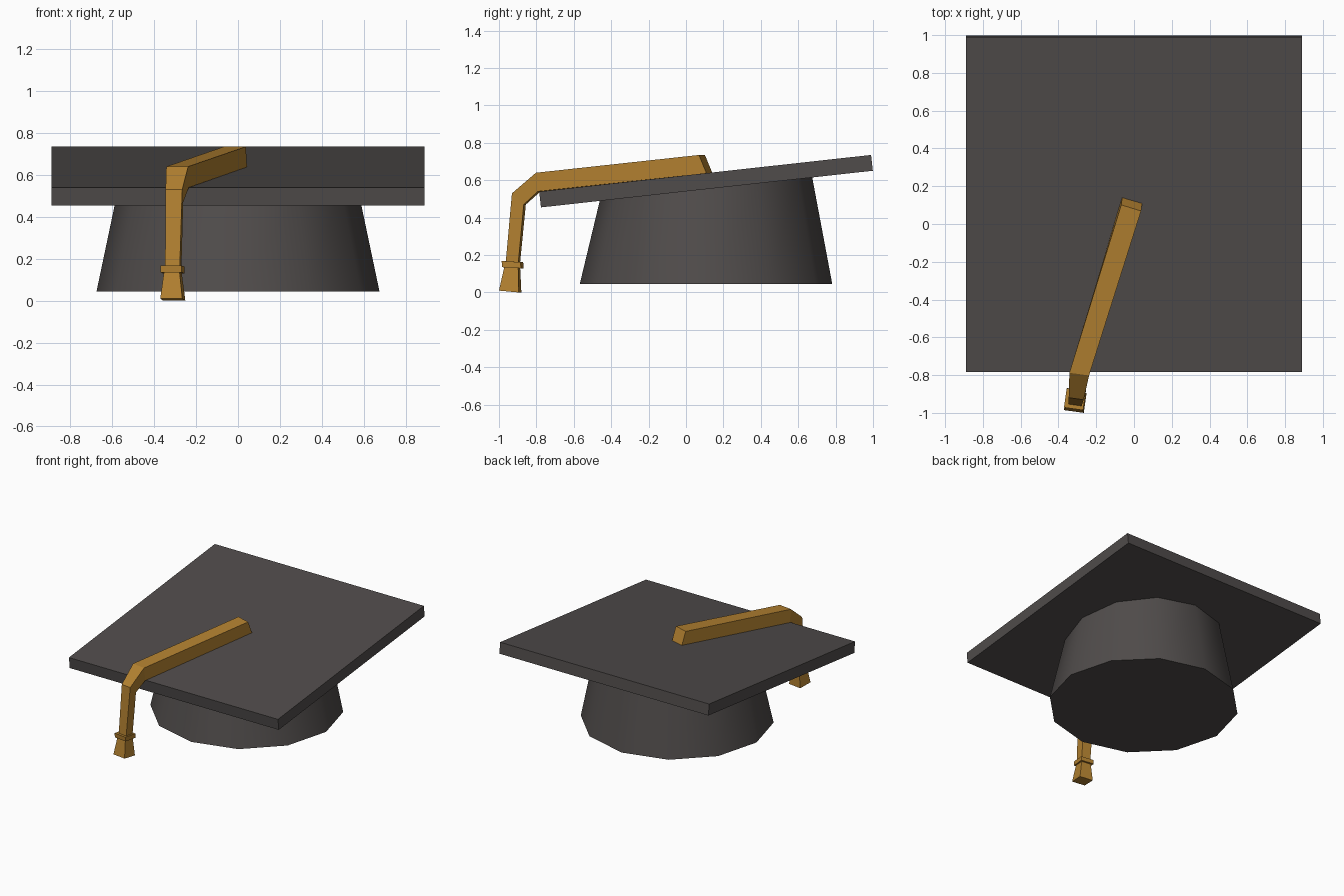
import bpy, bmesh, math
from mathutils import Vector

cube = bpy.data.objects.get("Cube")
if cube:
    bpy.data.objects.remove(cube)


def material(name, rgb):
    m = bpy.data.materials.new(name)
    m.use_nodes = True
    m.diffuse_color = (*rgb, 1)
    m.node_tree.nodes["Principled BSDF"].inputs["Base Color"].default_value = (*rgb, 1)
    return m


CHARCOAL = material("charcoal cloth", (0.08, 0.072, 0.07))
GOLD = material("gold cord", (0.45, 0.22, 0.03))


def loft(name, rings, mat):
    """Join equal-sized point rings into a closed solid."""
    bm = bmesh.new()
    loops = [[bm.verts.new(p) for p in ring] for ring in rings]
    n = len(loops[0])
    for a, b in zip(loops, loops[1:]):
        for i in range(n):
            j = (i + 1) % n
            bm.faces.new((a[i], a[j], b[j], b[i]))
    bm.faces.new(loops[0])
    bm.faces.new(loops[-1])
    bmesh.ops.recalc_face_normals(bm, faces=bm.faces)
    mesh = bpy.data.meshes.new(name)
    bm.to_mesh(mesh)
    bm.free()
    mesh.materials.append(mat)
    obj = bpy.data.objects.new(name, mesh)
    bpy.context.collection.objects.link(obj)
    return obj


def section(outer, inner, width, yaw=8):
    """Four-sided cord section from its outer and inner edge midpoints."""
    a = math.radians(yaw)
    side = Vector((math.cos(a), -math.sin(a), 0)) * width / 2
    o, i = Vector(outer), Vector(inner)
    return [o - side, o + side, i + side, i - side]


def square(x, y, z, size, tilt=0.0, yaw=8):
    """Level square section, its front edge raised by tilt."""
    a = math.radians(yaw)
    fwd = Vector((-math.sin(a), -math.cos(a), 0)) * size / 2
    lift = Vector((0, 0, tilt / 2))
    c = Vector((x, y, z))
    return section(c + fwd + lift, c - fwd - lift, size, yaw)


CENTRE_Y = 0.107
BOARD_Z = 0.595
THICK = 0.085
TILT = math.radians(6.3)

# Tilted square board
bpy.ops.mesh.primitive_cube_add(size=1, location=(0, CENTRE_Y, BOARD_Z),
                                rotation=(TILT, 0, 0))
board = bpy.context.object
board.name = "board"
board.scale = (1.78, 1.785, THICK)
board.data.materials.append(CHARCOAL)


# Twelve-sided skull cap, its top sloped to meet the board
def cap_ring(radius, z, slope):
    pts = []
    for k in range(12):
        a = k * math.tau / 12
        y = radius * math.sin(a)
        pts.append((radius * math.cos(a), CENTRE_Y + y, z + slope * y))
    return pts


cap = loft("skull_cap", [cap_ring(0.675, 0.045, 0),
                         cap_ring(0.567, BOARD_Z - THICK / 2 + 0.005, math.tan(TILT))], CHARCOAL)
bpy.ops.object.select_all(action='DESELECT')
cap.select_set(True)
bpy.context.view_layer.objects.active = cap
bpy.ops.object.shade_smooth_by_angle(angle=math.radians(40))

# Cord lying on the board and folding over its front edge
loft("tassel_cord", [
    section((-0.015, 0.085, 0.735), (-0.01, 0.125, 0.638), 0.11, 17),
    section((-0.29, -0.795, 0.64), (-0.287, -0.785, 0.54), 0.105),
    section((-0.306, -0.925, 0.53), (-0.301, -0.862, 0.47), 0.08),
    section((-0.313, -0.96, 0.15), (-0.305, -0.893, 0.147), 0.07),
], GOLD)

# Collar band
loft("tassel_collar", [square(-0.313, -0.928, 0.165, 0.102, 0.006),
                       square(-0.312, -0.926, 0.132, 0.102, 0.006)], GOLD)

# Flared tassel end
loft("tassel_end", [square(-0.311, -0.929, 0.135, 0.075, 0.005),
                    square(-0.311, -0.94, 0.005, 0.106, 0.01)], GOLD)
